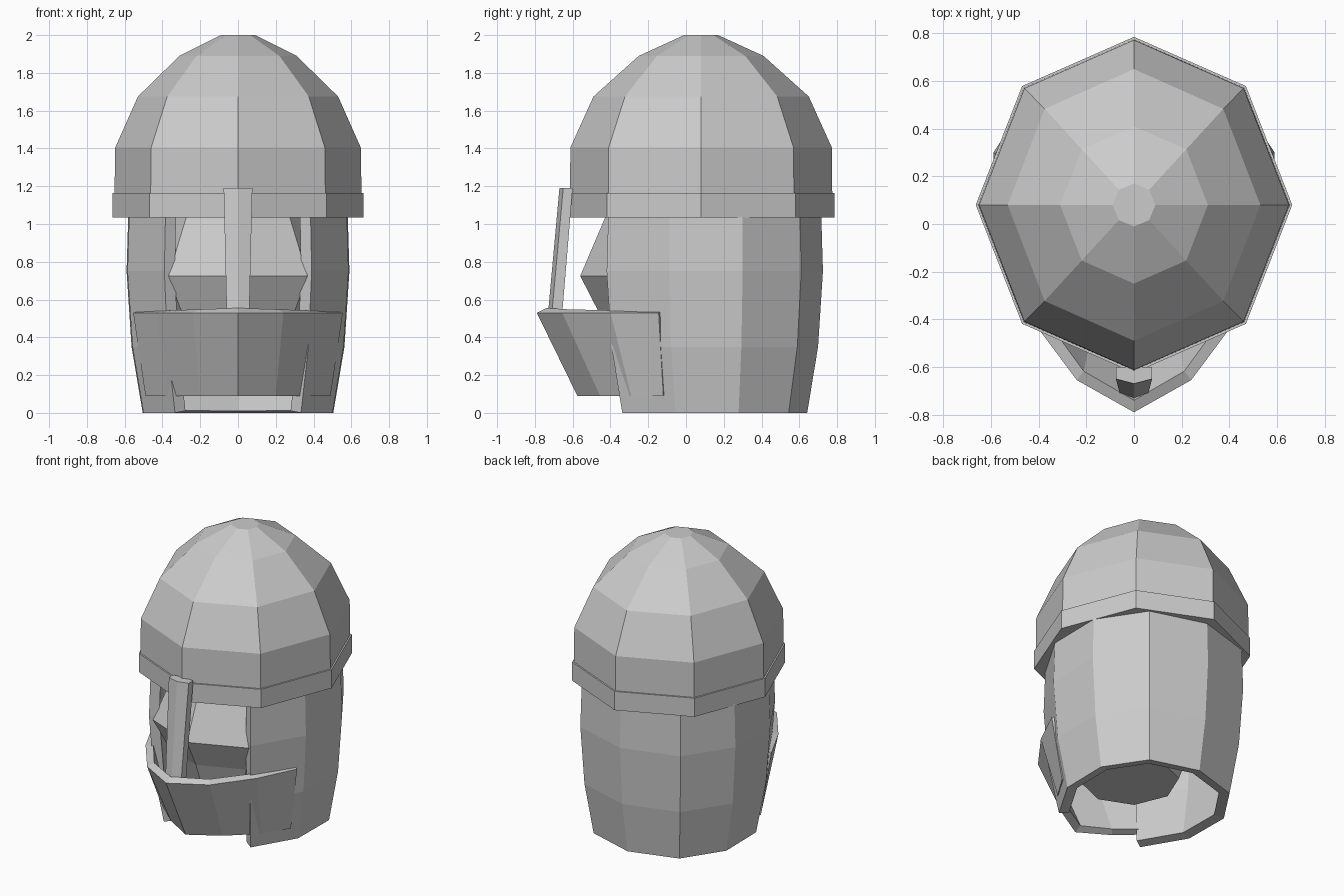
import bpy, bmesh, math

if "Cube" in bpy.data.objects:
    bpy.data.objects.remove(bpy.data.objects["Cube"])

steel = bpy.data.materials.new("grey_steel")
steel.diffuse_color = (0.6, 0.6, 0.6, 1)
steel.use_nodes = True
steel.node_tree.nodes["Principled BSDF"].inputs["Base Color"].default_value = steel.diffuse_color


def make(name, rings, closed=True, caps=False, thick=0):
    """Loft rings of points into a flat shaded object."""
    bm = bmesh.new()
    vs = [[bm.verts.new(p) for p in r] for r in rings]
    n = len(rings[0])
    for a, b in zip(vs, vs[1:]):
        for i in range(n if closed else n - 1):
            j = (i + 1) % n
            bm.faces.new((a[i], a[j], b[j], b[i]))
    if caps:
        bm.faces.new(vs[0][::-1])
        bm.faces.new(vs[-1])
    me = bpy.data.meshes.new(name)
    bm.to_mesh(me)
    bm.free()
    me.materials.append(steel)
    ob = bpy.data.objects.new(name, me)
    bpy.context.collection.objects.link(ob)
    if thick:
        m = ob.modifiers.new("thickness", "SOLIDIFY")
        m.thickness = thick
        m.offset = -1
        m.use_even_offset = True
    return ob


def octagon(rx, ry, z, cy=0.08):
    return [(rx * math.cos(k * math.pi / 4), cy + ry * math.sin(k * math.pi / 4), z)
            for k in range(8)]


def mirrored(half):
    """Left-to-right counterclockwise path from a right half starting on the centre line."""
    return [(-x, y) for x, y in half[:0:-1]] + half


# Dome, tapering to a small flat top
dome = make("dome", [octagon(*r) for r in (
    (0.655, 0.695, 1.10), (0.65, 0.692, 1.405), (0.53, 0.57, 1.675),
    (0.31, 0.33, 1.89), (0.09, 0.09, 2.0))], thick=0.05)
bm = bmesh.new()
bm.from_mesh(dome.data)
bm.faces.new([e for e in sorted((v for v in bm.verts if v.co.z > 1.99),
              key=lambda v: math.atan2(v.co.y - 0.08, v.co.x))])
bm.to_mesh(dome.data)
bm.free()

# Brow band
make("brow_band", [octagon(0.664, 0.705, 1.035), octagon(0.664, 0.705, 1.165)], thick=0.09)

# Neck guard, open at the front
half = [(0, 0.725), (-0.385, 0.61), (-0.59, 0.30), (-0.585, -0.09), (-0.39, -0.42)]
path = mirrored(half)
make("neck_guard", [[(x * s, 0.15 + (y - 0.15) * s, z) for x, y in path]
     for z, s in ((0, 0.855), (0.35, 0.955), (0.75, 1.0), (1.04, 0.985), (1.14, 0.92))],
     closed=False, thick=0.065)

# Inner head form, widest at eye level
make("inner_head", [octagon(r, r, z, -0.04) for r, z in (
    (0.31, 0.23), (0.42, 0.53), (0.52, 0.725), (0.39, 1.03), (0.25, 1.3))], caps=True)

# Chin guard with a forward point
top = mirrored([(0, -0.79), (0.24, -0.655), (0.43, -0.40), (0.555, -0.145)])
bottom = mirrored([(0, -0.575), (0.20, -0.455), (0.385, -0.29), (0.49, -0.12)])
make("chin_guard", [[(*p, 0.09) for p in bottom], [(*p, 0.53) for p in top]],
     closed=False, thick=0.05)


# Nose bar with a ridged front
def bar(w, back, side, front, z):
    return [(-w, back, z), (-w, side, z), (0, front, z), (w, side, z), (w, back, z)]


make("nose_bar", [bar(0.06, -0.655, -0.71, -0.73, 0.53),
                  bar(0.076, -0.60, -0.65, -0.67, 1.19)], caps=True)
